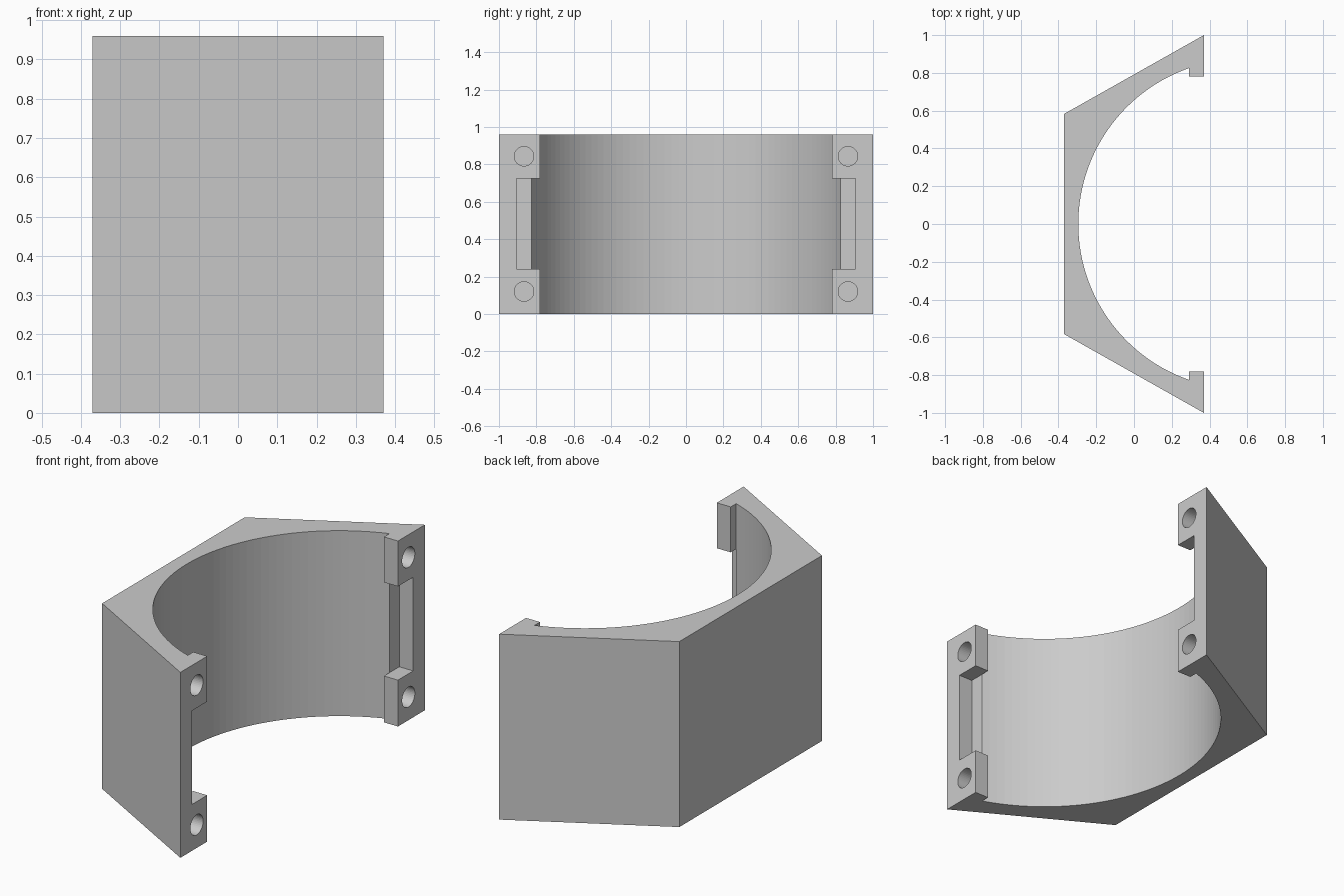
import bpy
import bmesh
import math
from mathutils import Matrix, Vector

cube = bpy.data.objects.get("Cube")
if cube:
    bpy.data.objects.remove(cube, do_unlink=True)

HEIGHT = 0.96
BACK, FACE, LUG = -0.37, 0.37, 0.29      # x of outer wall, mating face, lug rear
BORE_X, BORE_R = 0.579, 0.874            # bore centre and radius
SLOT_Z = (0.24, 0.725)
STEPS = 56

grey = bpy.data.materials.new("plain grey")
grey.use_nodes = True
colour = (0.6, 0.6, 0.6, 1)
grey.diffuse_color = colour
grey.node_tree.nodes["Principled BSDF"].inputs["Base Color"].default_value = colour


def add_object(name, bm):
    bmesh.ops.recalc_face_normals(bm, faces=bm.faces)
    mesh = bpy.data.meshes.new(name)
    bm.to_mesh(mesh)
    bm.free()
    obj = bpy.data.objects.new(name, mesh)
    bpy.context.collection.objects.link(obj)
    mesh.materials.append(grey)
    return obj


def cut(target, cutter):
    mod = target.modifiers.new("cut", 'BOOLEAN')
    mod.operation = 'DIFFERENCE'
    mod.solver = 'EXACT'
    mod.object = cutter
    cutter.hide_render = True
    bpy.context.view_layer.objects.active = target
    bpy.ops.object.modifier_apply(modifier=mod.name)
    bpy.data.objects.remove(cutter, do_unlink=True)


# Half hexagon shell with a round bore and inward lips, extruded upward
sweep = math.acos((BORE_X - LUG) / BORE_R)
arc = []
for i in range(STEPS + 1):
    a = sweep * (1 - 2 * i / STEPS)
    arc.append((BORE_X - BORE_R * math.cos(a), BORE_R * math.sin(a)))
profile = [(FACE, -1), (BACK, -0.583), (BACK, 0.583), (FACE, 1),
           (FACE, 0.78), (LUG, 0.78)] + arc + [(LUG, -0.78), (FACE, -0.78)]
bm = bmesh.new()
base = bm.faces.new([bm.verts.new((x, y, 0)) for x, y in profile])
top = bmesh.ops.extrude_face_region(bm, geom=[base])["geom"]
bmesh.ops.translate(bm, vec=(0, 0, HEIGHT),
                    verts=[v for v in top if isinstance(v, bmesh.types.BMVert)])
shell = add_object("half_hexagon_shell", bm)

for side in (-1, 1):
    # Slot between the upper and lower lugs
    bm = bmesh.new()
    size = Vector((0.2, 0.205, SLOT_Z[1] - SLOT_Z[0]))
    centre = Vector((LUG + 0.1, side * 0.8025, sum(SLOT_Z) / 2))
    bmesh.ops.create_cube(bm, size=1, matrix=Matrix.Translation(centre) @ Matrix.Diagonal(size.to_4d()))
    cut(shell, add_object("slot_cutter", bm))
    # Blind round sockets in the mating face
    for z in (0.12, 0.843):
        bm = bmesh.new()
        place = Matrix.Translation((FACE, side * 0.866, z)) @ Matrix.Rotation(math.pi / 2, 4, 'Y')
        bmesh.ops.create_cone(bm, cap_ends=True, segments=40, radius1=0.052,
                              radius2=0.052, depth=0.15, matrix=place)
        cut(shell, add_object("socket_cutter", bm))
